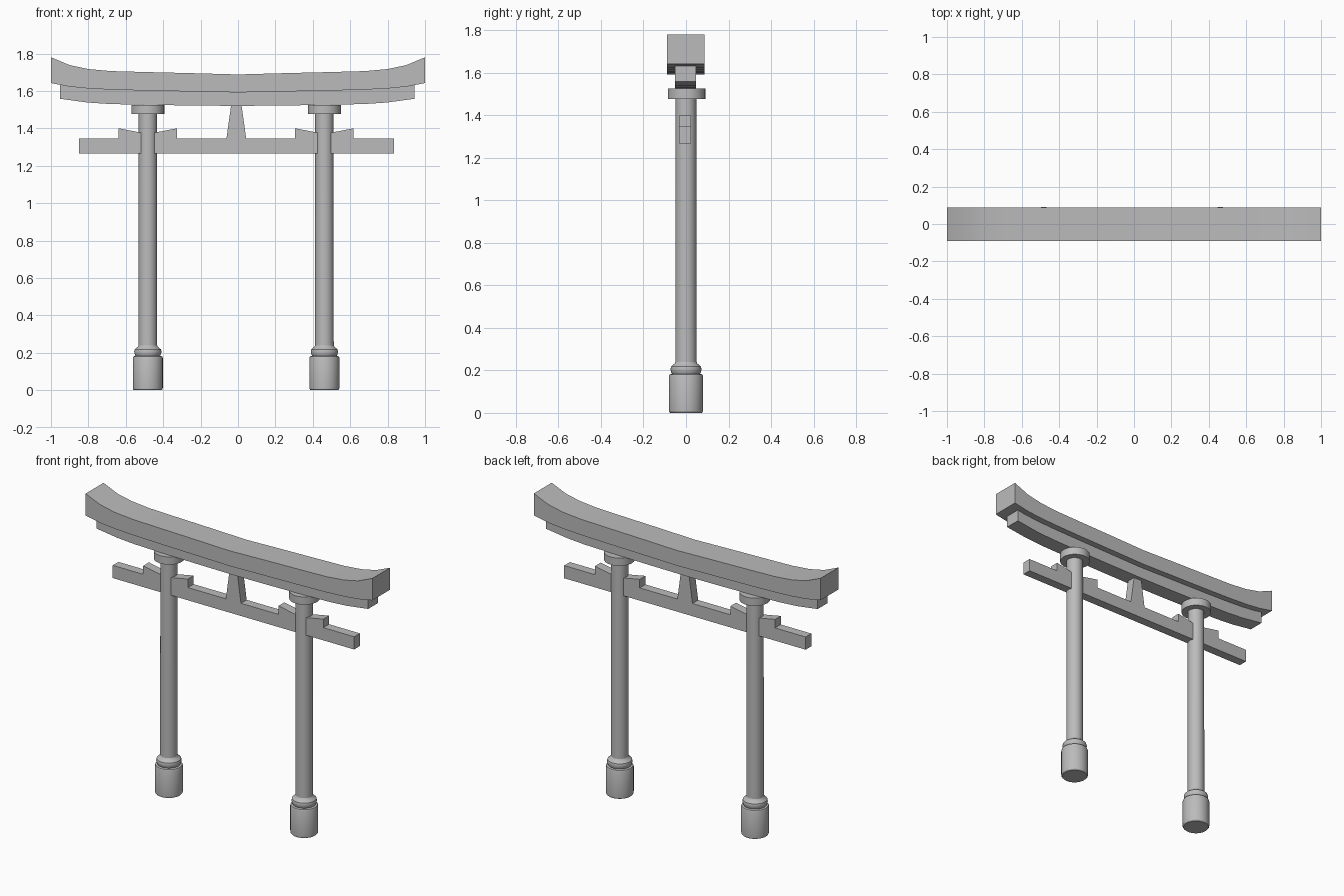
import bpy, bmesh, math

cube = bpy.data.objects.get("Cube")
if cube:
    bpy.data.objects.remove(cube)

grey = bpy.data.materials.new("plain_grey")
grey.use_nodes = True
COLOUR = (0.5, 0.5, 0.5, 1)
grey.diffuse_color = COLOUR
grey.node_tree.nodes["Principled BSDF"].inputs["Base Color"].default_value = COLOUR


def finish(name, bm, angle=30):
    bmesh.ops.recalc_face_normals(bm, faces=bm.faces)
    mesh = bpy.data.meshes.new(name)
    bm.to_mesh(mesh)
    bm.free()
    mesh.materials.append(grey)
    obj = bpy.data.objects.new(name, mesh)
    bpy.context.collection.objects.link(obj)
    bpy.ops.object.select_all(action='DESELECT')
    obj.select_set(True)
    bpy.context.view_layer.objects.active = obj
    bpy.ops.object.shade_smooth_by_angle(angle=math.radians(angle))
    return obj


def lathe(name, profile, x, y, sides=32):
    """Closed solid turned from (radius, height) points around a vertical axis."""
    bm = bmesh.new()
    rings = [[bm.verts.new((x + r * math.cos(math.tau * i / sides),
                            y + r * math.sin(math.tau * i / sides), z))
              for i in range(sides)] for r, z in profile]
    for a, b in zip(rings, rings[1:]):
        for i in range(sides):
            j = (i + 1) % sides
            bm.faces.new((a[i], a[j], b[j], b[i]))
    bm.faces.new(rings[0])
    bm.faces.new(rings[-1])
    return finish(name, bm)


def beam(name, stations, y0, y1):
    """Solid of quads through (bottom x, bottom z, top x, top z) stations."""
    bm = bmesh.new()
    rings = [[bm.verts.new(p) for p in ((xb, y0, zb), (xb, y1, zb), (xt, y1, zt), (xt, y0, zt))]
             for xb, zb, xt, zt in stations]
    for a, b in zip(rings, rings[1:]):
        for i in range(4):
            j = (i + 1) % 4
            bm.faces.new((a[i], a[j], b[j], b[i]))
    bm.faces.new(rings[0])
    bm.faces.new(rings[-1])
    return finish(name, bm, 20)


def mirrored(half, shift=0):
    """Stations for both halves from (x, bottom, top), centre first."""
    left = [(-x, b, t) for x, b, t in reversed(half[1:])]
    return [(x + shift, b, x + shift, t) for x, b, t in left + half]


# Curved top rail and the narrower rail beneath it
beam("top_rail", mirrored([(0, 1.592, 1.688), (0.25, 1.597, 1.695), (0.5, 1.602, 1.701),
                           (0.68, 1.607, 1.706), (0.8, 1.613, 1.717), (0.9, 1.623, 1.738),
                           (1, 1.642, 1.78)]), -0.09, 0.088)
beam("under_rail", mirrored([(0, 1.52, 1.594), (0.25, 1.522, 1.599), (0.5, 1.526, 1.604),
                             (0.68, 1.53, 1.609), (0.8, 1.538, 1.615),
                             (0.948, 1.558, 1.632)], -0.004), -0.051, 0.048)

# Straight tie beam and tapered centre strut
TIE_Y = (-0.033, 0.024)
MID = -0.009
beam("tie_beam", mirrored([(0, 1.266, 1.346), (0.842, 1.266, 1.346)], MID), *TIE_Y)
beam("centre_strut", [(MID - 0.053, 1.344, MID - 0.027, 1.53),
                      (MID + 0.053, 1.344, MID + 0.027, 1.53)], *TIE_Y)

# Pillars with footing, collar, cap and wedges
for side, sign in (("right", -1), ("left", 1)):
    px = MID - 0.001 + sign * 0.472
    lathe(side + "_pillar", [(0.05, 0.17), (0.049, 1.49)], px, 0)
    lathe(side + "_footing", [(0.074, 0), (0.079, 0.006), (0.08, 0.015), (0.08, 0.172),
                              (0.077, 0.18), (0.07, 0.183)], px, 0)
    lathe(side + "_collar", [(0.064, 0.18), (0.07, 0.192), (0.073, 0.205), (0.07, 0.218),
                             (0.06, 0.227), (0.053, 0.233), (0.049, 0.242)], px, 0)
    lathe(side + "_cap", [(0.088, 1.476), (0.088, 1.525)], px, 0.003)
    for place, way in (("outer", sign), ("inner", -sign)):
        beam(f"{side}_{place}_wedge", [(px + way * d, 1.345, px + way * d, top)
                                       for d, top in ((0.02, 1.374), (0.156, 1.4))], *TIE_Y)
